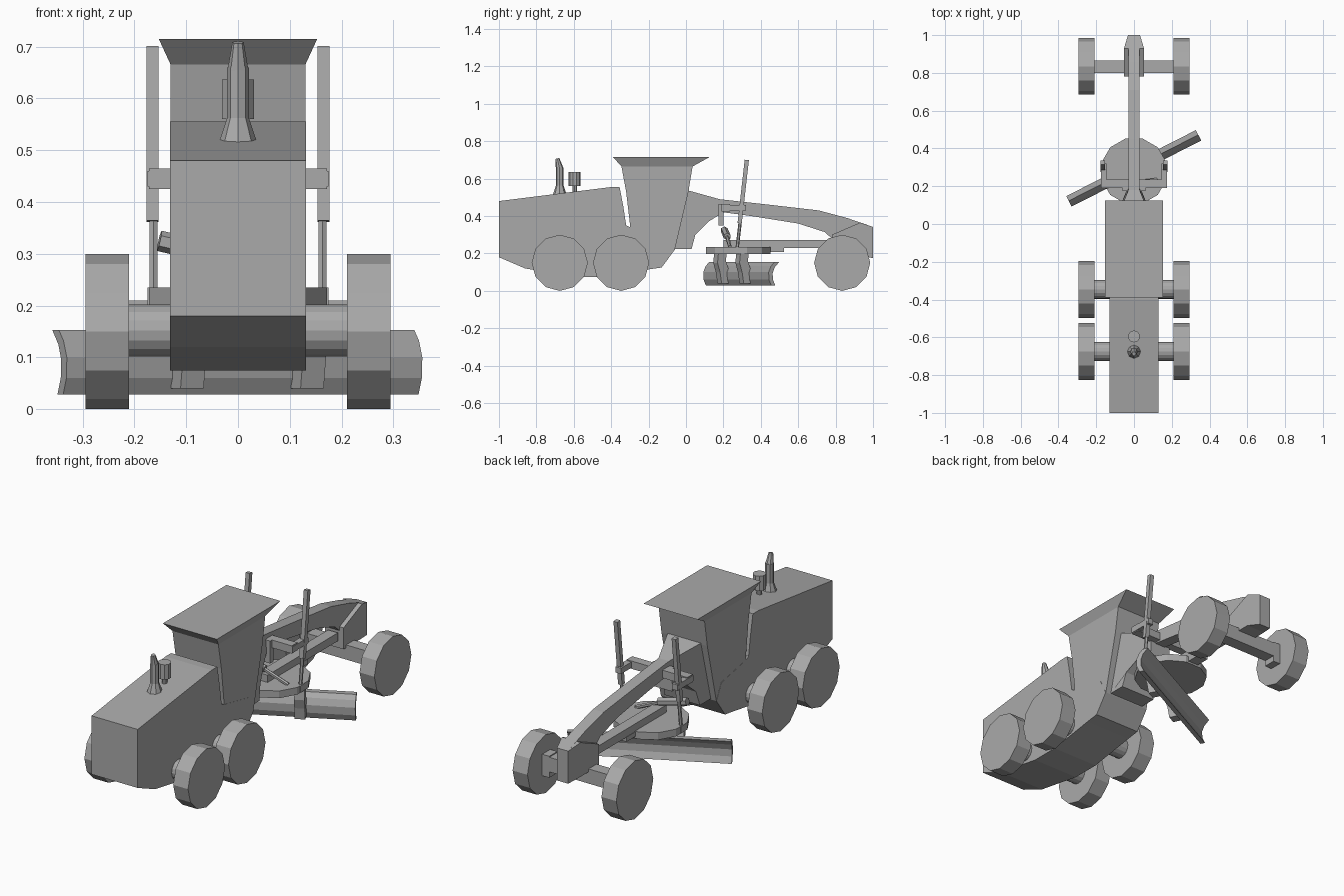
import bpy, bmesh, math
from mathutils import Vector, Matrix

if "Cube" in bpy.data.objects:
    bpy.data.objects.remove(bpy.data.objects["Cube"])

grey = bpy.data.materials.new("mid_grey")
grey.diffuse_color = (0.4, 0.4, 0.4, 1)
grey.use_nodes = True
grey.node_tree.nodes["Principled BSDF"].inputs["Base Color"].default_value = grey.diffuse_color


def finish(name, bm, matrix=None):
    bmesh.ops.recalc_face_normals(bm, faces=bm.faces)
    if matrix:
        bm.transform(matrix)
    me = bpy.data.meshes.new(name)
    bm.to_mesh(me)
    bm.free()
    me.materials.append(grey)
    ob = bpy.data.objects.new(name, me)
    bpy.context.collection.objects.link(ob)
    return ob


def extrude_x(name, profile, half, x=0, matrix=None):
    """Extrude a (y, z) profile along x; half may be a function of (y, z)."""
    w = half if callable(half) else (lambda y, z: half)
    bm = bmesh.new()
    a = [bm.verts.new((x - w(y, z), y, z)) for y, z in profile]
    b = [bm.verts.new((x + w(y, z), y, z)) for y, z in profile]
    n = len(profile)
    bm.faces.new(a)
    bm.faces.new(b)
    for i in range(n):
        j = (i + 1) % n
        bm.faces.new((a[i], a[j], b[j], b[i]))
    return finish(name, bm)  if matrix is None else finish(name, bm, matrix)


def box(name, lo, hi):
    y0, y1, z0, z1 = lo[1], hi[1], lo[2], hi[2]
    return extrude_x(name, [(y0, z0), (y1, z0), (y1, z1), (y0, z1)],
                     (hi[0] - lo[0]) / 2, (hi[0] + lo[0]) / 2)


def rod(name, p, q, r1, r2=None, sides=8, turn=0.0):
    p, q = Vector(p), Vector(q)
    d = q - p
    bm = bmesh.new()
    bmesh.ops.create_cone(bm, cap_ends=True, segments=sides, radius1=r1,
                          radius2=r1 if r2 is None else r2, depth=d.length)
    m = Matrix.Translation((p + q) / 2) @ d.to_track_quat('Z', 'Y').to_matrix().to_4x4()
    return finish(name, bm, m @ Matrix.Rotation(turn, 4, 'Z'))


# engine body and belly
extrude_x("engine_body", [(-1, .48), (-.4, .555), (-.355, .555), (-.335, .45), (-.32, .35),
                          (-.30, .34), (-.10, .30), (-.06, .22), (-.13, .125), (-.2, .115),
                          (-.45, .075), (-.6, .075), (-.86, .12), (-1, .18)], .131)
# cab with flared roof
extrude_x("cab", [(-.345, .665), (.035, .665), (.013, .53), (-.06, .22),
                  (-.30, .25), (-.30, .36), (-.32, .53)], .13)
extrude_x("cab_roof", [(-.39, .715), (.125, .715), (.035, .665), (-.345, .665)],
          lambda y, z: .153 if z > .7 else .13)

# gooseneck frame, wider where it meets the cab
extrude_x("main_frame", [(.0, .54), (.18, .49), (.45, .46), (.71, .43), (.86, .39), (1, .342),
                         (1, .30), (.78, .28), (.74, .315), (.6, .36), (.35, .40), (.2, .42),
                         (.12, .37), (.05, .30), (.03, .225), (-.06, .225)],
          lambda y, z: .03 if y > .15 else .03 + .07 * min(1, (.2 - y) / .17))

# front nose block, tapered toward the tip
extrude_x("nose_block", [(.78, .19), (.93, .19), (1, .175), (1, .342), (.93, .365), (.78, .30)],
          lambda y, z: .032 if y > .95 else .053)

# wheels and axles
for side, s in (("left", -1), ("right", 1)):
    for tag, y in (("rear", -.675), ("middle", -.347), ("front", .835)):
        rod(f"{tag}_wheel_{side}", (s * .21, y, .15), (s * .294, y, .15), .15, sides=12)
    for tag, y in (("rear", -.675), ("middle", -.347)):
        rod(f"{tag}_axle_{side}", (s * .10, y, .152), (s * .215, y, .152), .05, sides=16)
    x0, x1 = sorted((s * .17, s * .215))
    box(f"front_hub_{side}", (x0, .80, .10), (x1, .865, .21))
box("front_axle", (-.2, .80, .13), (.2, .865, .205))

# exhaust pipe and air cleaner on the hood
rod("exhaust_base", (0, -.675, .515), (0, -.675, .565), .037, .02)
rod("exhaust_pipe", (0, -.675, .56), (0, -.675, .66), .021)
rod("exhaust_tip", (0, -.675, .65), (0, -.688, .708), .021, .011)
rod("air_cleaner_stem", (0, -.595, .52), (0, -.595, .57), .013)
rod("air_cleaner", (0, -.595, .56), (0, -.595, .636), .032, sides=10)

# drawbar and turning circle
box("drawbar", (-.028, .2, .23), (.028, .77, .272))
rod("turning_circle", (0, .28, .198), (0, .28, .235), .178, sides=12, turn=math.pi / 12)
box("circle_stop", (-.03, .43, .208), (.03, .525, .232))

# yoke that carries the lift cylinders
box("yoke_bar", (-.172, .19, .425), (.172, .235, .465))
box("yoke_plate", (-.06, .175, .35), (.06, .20, .465))
for side, s in (("left", -1), ("right", 1)):
    x0, x1 = sorted((s * .145, s * .175))
    box(f"yoke_arm_{side}", (x0, .19, .43), (x1, .32, .46))
    rod(f"lift_barrel_{side}", (s * .165, .325, .70), (s * .165, .287, .363), .016,
        sides=4, turn=math.pi / 4)
    rod(f"lift_rod_{side}", (s * .163, .29, .37), (s * .163, .27, .2), .009, sides=6)
    box(f"lift_foot_{side}", (s * .163 - .012, .255, .2), (s * .163 + .012, .29, .235))
rod("side_shift_cylinder", (-.152, .205, .325), (0, .22, .29), .02, sides=6)
rod("side_shift_rod", (-.01, .22, .29), (.12, .235, .235), .01, sides=6)

# angled blade, curved in section, with two curved hangers
turn = Matrix.Translation((0, .292, 0)) @ Matrix.Rotation(math.radians(27), 4, 'Z')
extrude_x("blade", [(.034, .153), (.008, .125), (-.004, .095), (-.002, .06), (.012, .028),
                    (-.012, .028), (-.026, .06), (-.028, .1), (-.014, .132), (.006, .153)],
          .385, matrix=turn)
for side, x in (("left", -.13), ("right", .13)):
    extrude_x(f"blade_hanger_{side}", [(-.08, .2), (-.03, .2), (-.035, .16), (-.02, .12),
                                       (-.02, .04), (-.06, .04), (-.07, .10), (-.085, .15)],
              .025, x, turn)
